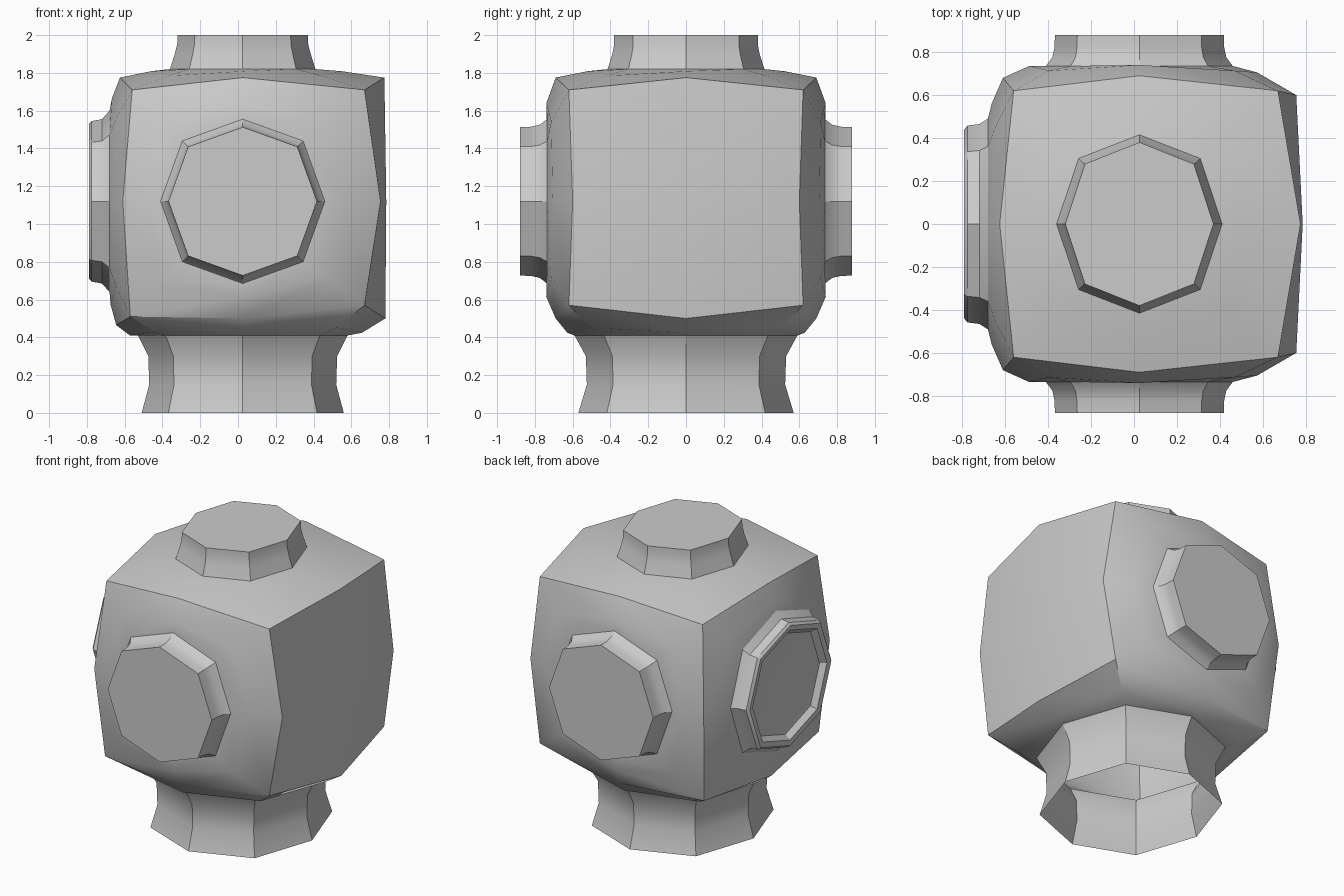
import bpy, bmesh
from mathutils import Vector

if "Cube" in bpy.data.objects:
    bpy.data.objects.remove(bpy.data.objects["Cube"])

CX, CZ = 0.025, 1.12
SIGNS = [(1, 0), (1, 1), (0, 1), (-1, 1), (-1, 0), (-1, -1), (0, -1), (1, -1)]

# Bulged block outline: corners and edge midpoints, keyed by (x side, |y| side, z side)
OUTLINE = {
    (1, 1, 1): (0.67, 0.62, 1.71), (-1, 1, 1): (-0.56, 0.62, 1.71),
    (1, 1, -1): (0.67, 0.62, 0.57), (-1, 1, -1): (-0.57, 0.62, 0.51),
    (0, 1, 1): (CX, 0.69, 1.775), (0, 1, -1): (CX, 0.69, 0.50),
    (1, 0, 1): (0.775, 0, 1.775), (-1, 0, 1): (-0.625, 0, 1.775),
    (1, 0, -1): (0.78, 0, 0.50), (-1, 0, -1): (-0.645, 0, 0.465),
    (1, 1, 0): (0.755, 0.60, CZ), (-1, 1, 0): (-0.61, 0.68, CZ),
}


def outline(s):
    x, y, z = OUTLINE[(s[0], abs(s[1]), s[2])]
    return Vector((x, y * (s[1] or 1), z))


def octagon(axis, u, v, pos, ru, rv):
    """Eight points around a block axis; pos is the world coordinate on it."""
    pts = []
    for a, b in SIGNS:
        k = 0.735 if a and b else 1.0
        p = Vector((CX, 0, CZ))
        p[u] += a * ru * k
        p[v] += b * rv * k
        p[axis] = pos
        pts.append(p)
    return pts


def bridge(bm, rings, cap=False):
    loops = [[bm.verts.new(p) for p in r] for r in rings]
    for lo, hi in zip(loops, loops[1:]):
        for i in range(8):
            j = (i + 1) % 8
            bm.faces.new((lo[i], lo[j], hi[j], hi[i]))
    if cap:
        bm.faces.new(loops[-1])


def finish(name, bm):
    bmesh.ops.remove_doubles(bm, verts=bm.verts, dist=0.0005)
    bmesh.ops.recalc_face_normals(bm, faces=bm.faces)
    me = bpy.data.meshes.new(name)
    bm.to_mesh(me)
    bm.free()
    ob = bpy.data.objects.new(name, me)
    bpy.context.collection.objects.link(ob)
    bpy.ops.object.select_all(action='DESELECT')
    ob.select_set(True)
    bpy.context.view_layer.objects.active = ob
    bpy.ops.object.shade_smooth_by_angle(angle=0.5)


# name: axis, side, u, v, bulge, capped, profile of (position, radius u, radius v)
stub = [(0.735, 0.435, 0.435), (0.775, 0.405, 0.405), (0.82, 0.395, 0.395), (0.88, 0.393, 0.393)]
PORTS = {
    "front_port": (1, -1, 0, 2, 0.022, True, [(-p, a, b) for p, a, b in stub]),
    "back_port": (1, 1, 0, 2, 0.022, True, stub),
    "top_port": (2, 1, 0, 1, 0.006, True,
                 [(1.82, 0.385, 0.415), (1.90, 0.36, 0.39), (1.95, 0.347, 0.38), (2.0, 0.345, 0.38)]),
    "left_port": (0, -1, 1, 2, 0.008, True,
                  [(-0.68, 0.49, 0.48), (-0.72, 0.465, 0.435), (-0.775, 0.458, 0.425),
                   (-0.79, 0.44, 0.41), (-0.785, 0.40, 0.375), (-0.75, 0.37, 0.345),
                   (-0.745, 0.345, 0.32)]),
    "neck": (2, -1, 0, 1, 0.02, False,
             [(0.41, 0.555, 0.59), (0.30, 0.50, 0.53), (0.15, 0.495, 0.525), (0.0, 0.535, 0.57)]),
}

# Body: one bulged panel per port, running from block outline to port base
body = bmesh.new()
for name, (axis, side, u, v, bulge, cap, prof) in PORTS.items():
    outer = []
    for a, b in SIGNS:
        s = [0, 0, 0]
        s[axis], s[u], s[v] = side, a, b
        outer.append(outline(s))
    base = octagon(axis, u, v, *prof[0])
    mid = [o.lerp(p, 0.62) for o, p in zip(outer, base)]
    for p in mid:
        p[axis] += side * bulge
    bridge(body, [outer, mid, base])

    # Port or neck tube
    bm = bmesh.new()
    bridge(bm, [octagon(axis, u, v, *r) for r in prof], cap)
    finish(name, bm)

# Blank right panel: four quads meeting at the centre
hub = body.verts.new((0.785, 0, CZ))
ring = [body.verts.new(outline((1, a, b))) for a, b in SIGNS]
for i in range(0, 8, 2):
    body.faces.new((hub, ring[i], ring[i + 1], ring[(i + 2) % 8]))
finish("body", body)
